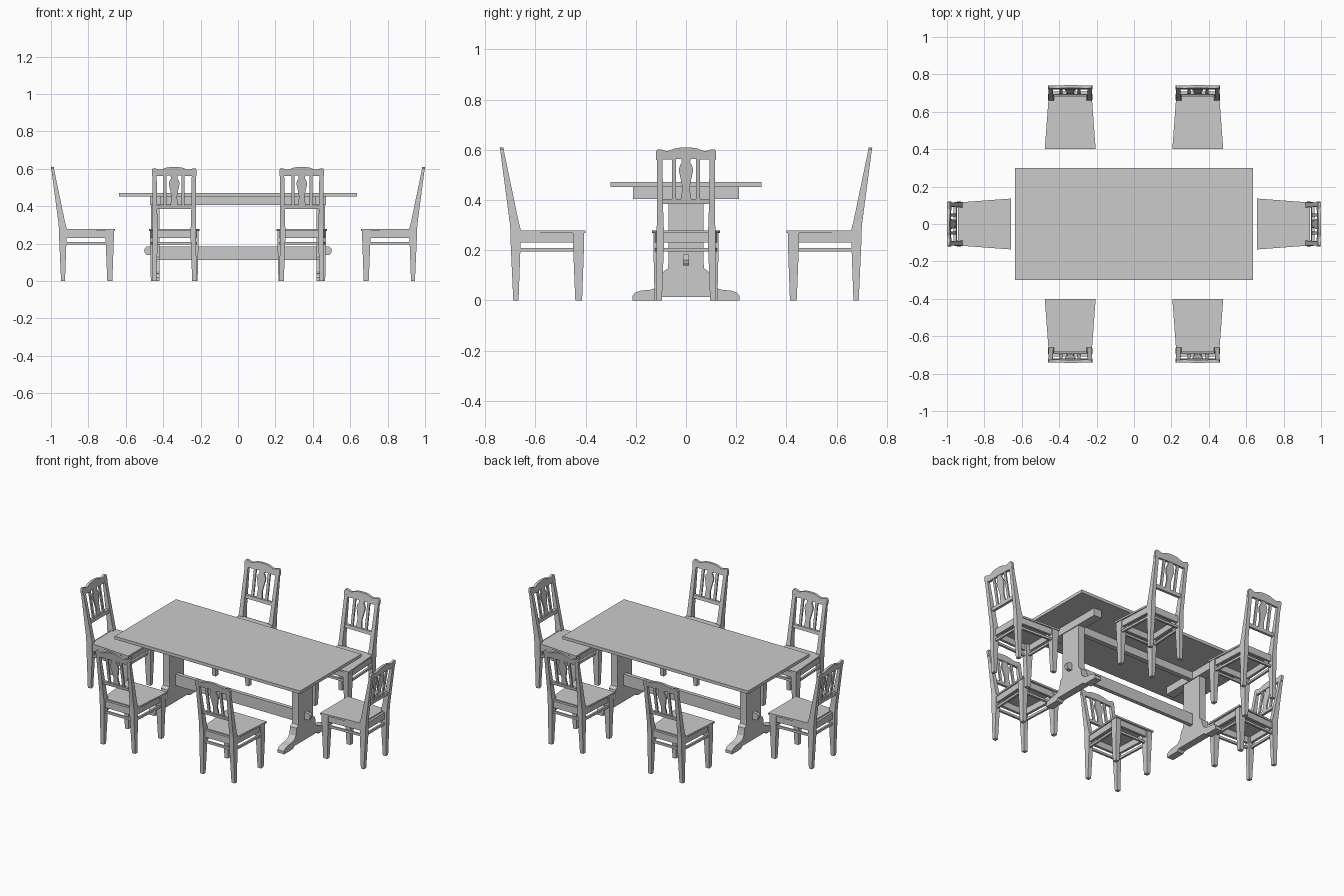
import bpy, bmesh, math
from mathutils import Matrix, Vector

if "Cube" in bpy.data.objects:
    bpy.data.objects.remove(bpy.data.objects["Cube"])


def finish(name, bm):
    bmesh.ops.recalc_face_normals(bm, faces=bm.faces)
    me = bpy.data.meshes.new(name)
    bm.to_mesh(me)
    bm.free()
    ob = bpy.data.objects.new(name, me)
    bpy.context.collection.objects.link(ob)
    return ob


def loft(name, rings):
    """Solid through rings of 3D points."""
    bm = bmesh.new()
    vs = [[bm.verts.new(p) for p in r] for r in rings]
    n = len(vs[0])
    for a, b in zip(vs, vs[1:]):
        for i in range(n):
            j = (i + 1) % n
            bm.faces.new((a[i], a[j], b[j], b[i]))
    bm.faces.new(vs[0])
    bm.faces.new(vs[-1])
    return finish(name, bm)


def box(name, x0, x1, y0, y1, z0, z1):
    return post(name, [(z0, x0, x1, y0, y1), (z1, x0, x1, y0, y1)])


def post(name, secs):
    return loft(name, [[(a, c, z), (b, c, z), (b, d, z), (a, d, z)]
                       for z, a, b, c, d in secs])


def mirrored(half):
    """Half outline (u > 0) completed across u = 0."""
    return half + [(-u, v) for u, v in reversed(half) if u > 1e-6]


# ---------- table ----------
box("table_top", -0.635, 0.635, -0.30, 0.30, 0.452, 0.471)
box("top_beam", -0.44, 0.44, -0.015, 0.015, 0.405, 0.452)
box("stretcher", -0.43, 0.43, -0.012, 0.012, 0.113, 0.184)
trestle = mirrored([(0, 0.013), (0.11, 0.013), (0.125, 0), (0.213, 0), (0.213, 0.018),
                    (0.203, 0.031), (0.18, 0.039), (0.14, 0.043), (0.115, 0.052),
                    (0.098, 0.07), (0.093, 0.095), (0.09, 0.115), (0.072, 0.128),
                    (0.07, 0.15), (0.07, 0.41), (0, 0.41)])
for s, side in ((-1, "left"), (1, "right")):
    loft("trestle_" + side, [[(s * x, y, z) for y, z in trestle] for x in (0.42, 0.465)])
    box("crossbar_" + side, min(s * 0.415, s * 0.47), max(s * 0.415, s * 0.47),
        -0.212, 0.212, 0.405, 0.452)
    # rounded through tenon
    tenon = [(0.42, 0.14), (0.49, 0.14), (0.498, 0.15), (0.502, 0.162),
             (0.498, 0.174), (0.49, 0.183), (0.42, 0.183)]
    loft("tenon_" + side, [[(s * x, y, z) for x, z in tenon] for y in (-0.011, 0.011)])


# ---------- chair: front edge at y = 0, back towards +y ----------
def lean(z):
    return 0.279 + (z - 0.285) * 0.172


def back_panel(name, outline, t):
    return loft(name, [[(x, lean(z) + d, z) for x, z in outline] for d in (-t / 2, t / 2)])


def rect(x0, x1, z0, z1):
    return [(x0, z0), (x1, z0), (x1, z1), (x0, z1)]


parts = [
    loft("seat", [[(-0.136, 0, z), (0.136, 0, z), (0.116, 0.27, z), (-0.116, 0.27, z)]
                  for z in (0.268, 0.279)]),
    box("front_apron", -0.12, 0.12, 0.012, 0.028, 0.23, 0.268),
    box("back_apron", -0.10, 0.10, 0.268, 0.284, 0.23, 0.272),
    box("front_stretcher", -0.11, 0.11, 0.024, 0.036, 0.195, 0.209),
    box("back_stretcher", -0.10, 0.10, 0.272, 0.284, 0.195, 0.209),
]
for s, side in ((-1, "left"), (1, "right")):
    def sec(z, a, b, c, d):
        return (z, min(s * a, s * b), max(s * a, s * b), c, d)
    parts.append(post("front_leg_" + side, [sec(0, 0.102, 0.125, 0.014, 0.041),
                                            sec(0.22, 0.094, 0.13, 0.006, 0.05),
                                            sec(0.268, 0.094, 0.13, 0.006, 0.05)]))
    parts.append(post("back_post_" + side, [sec(0, 0.096, 0.119, 0.267, 0.288),
                                            sec(0.22, 0.088, 0.117, 0.259, 0.298),
                                            sec(0.285, 0.088, 0.117, 0.259, 0.300),
                                            sec(0.31, 0.09, 0.116, 0.266, 0.302),
                                            sec(0.575, 0.094, 0.116, 0.321, 0.337)]))
    for nm, z0, z1, w in (("side_apron_", 0.23, 0.268, 0.016), ("side_stretcher_", 0.195, 0.209, 0.012)):
        parts.append(loft(nm + side, [[(s * (xo - k), y, z) for k, z in
                                       ((0, z0), (w, z0), (w, z1), (0, z1))]
                                      for xo, y in ((0.124, 0.03), (0.112, 0.275))]))
    parts.append(back_panel("slat_" + side, rect(s * 0.04, s * 0.056, 0.40, 0.57), 0.009))

# back rails and vase-shaped splat
parts.append(back_panel("lower_rail", rect(-0.1, 0.1, 0.384, 0.404), 0.016))
crest = mirrored([(0, 0.564), (0.06, 0.562), (0.119, 0.56), (0.12, 0.592), (0.114, 0.602),
                  (0.1, 0.602), (0.08, 0.595), (0.065, 0.597), (0.045, 0.605),
                  (0.022, 0.609), (0, 0.610)])
parts.append(back_panel("crest_rail", crest, 0.015))
splat = mirrored([(0, 0.40), (0.021, 0.40), (0.017, 0.43), (0.015, 0.45), (0.02, 0.48),
                  (0.027, 0.51), (0.028, 0.525), (0.023, 0.54), (0.016, 0.55),
                  (0.021, 0.568), (0, 0.568)])
parts.append(back_panel("splat", splat, 0.009))

# ---------- place six chairs ----------
places = [(-0.341, 0.40, 0), (0.341, 0.40, 0), (-0.341, -0.40, 180), (0.341, -0.40, 180),
          (0.658, 0, -90), (-0.658, 0, 90)]
for i, (x, y, a) in enumerate(places):
    m = Matrix.Translation((x, y, 0)) @ Matrix.Rotation(math.radians(a), 4, 'Z')
    for p in parts:
        ob = p
        if i:
            ob = p.copy()
            bpy.context.collection.objects.link(ob)
        ob.name = f"chair_{i + 1}_" + p.data.name
        ob.matrix_world = m
